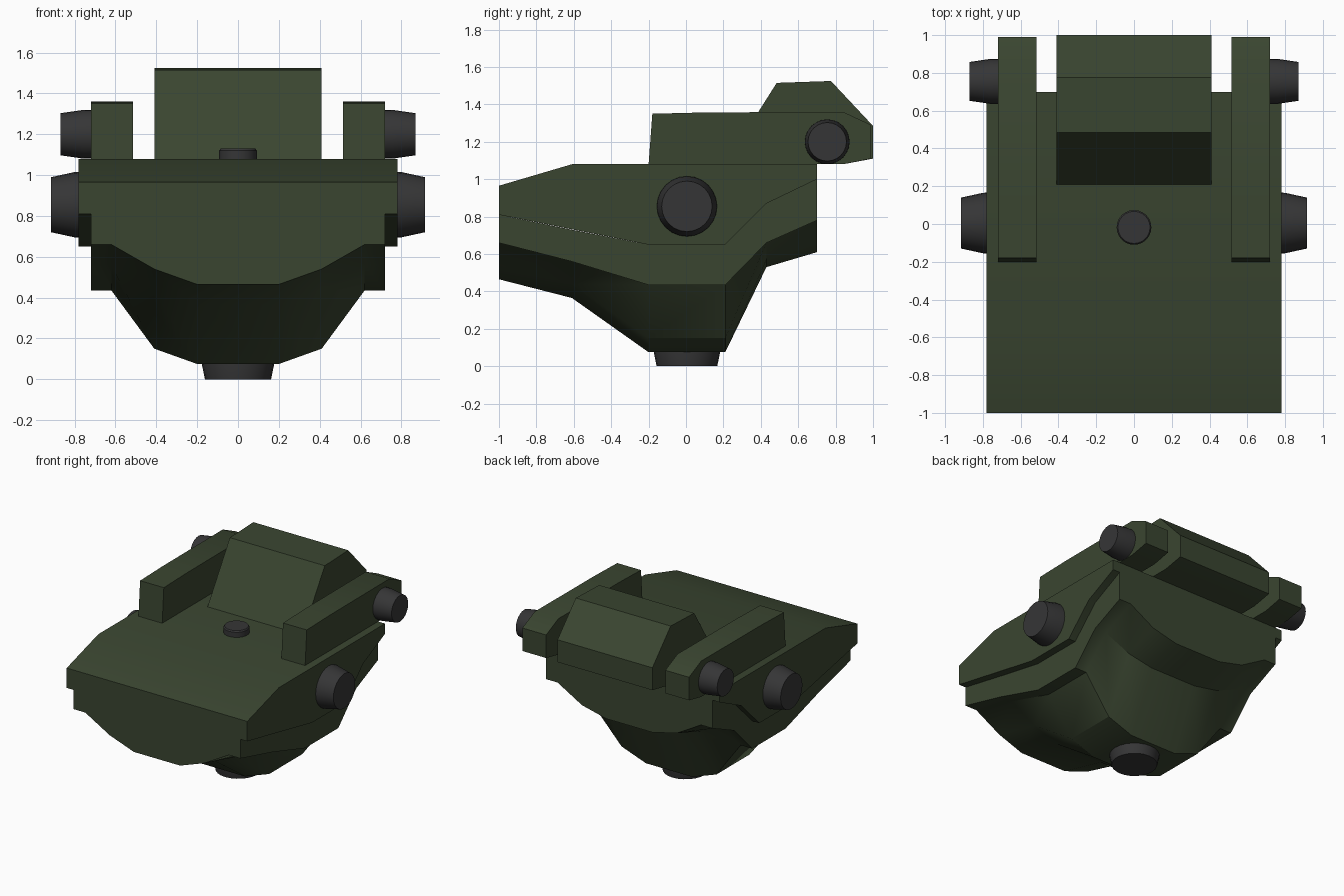
import bpy, bmesh, math
from mathutils import Matrix

if "Cube" in bpy.data.objects:
    bpy.data.objects.remove(bpy.data.objects["Cube"])


def material(name, rgb):
    m = bpy.data.materials.new(name)
    m.diffuse_color = (*rgb, 1)
    m.use_nodes = True
    m.node_tree.nodes["Principled BSDF"].inputs["Base Color"].default_value = m.diffuse_color
    return m


GREEN = material("dark_olive_green", (0.042, 0.060, 0.030))
GREY = material("charcoal_grey", (0.036, 0.036, 0.037))


def finish(bm, name, mat):
    bmesh.ops.recalc_face_normals(bm, faces=bm.faces)
    me = bpy.data.meshes.new(name)
    bm.to_mesh(me)
    bm.free()
    ob = bpy.data.objects.new(name, me)
    me.materials.append(mat)
    bpy.context.collection.objects.link(ob)
    bpy.ops.object.select_all(action='DESELECT')
    ob.select_set(True)
    bpy.context.view_layer.objects.active = ob
    bpy.ops.object.shade_smooth_by_angle(angle=math.radians(30))
    return ob


def loft(rings, name, mat, closed_ends=True):
    """Skin a list of closed rings with equal point counts and cap both ends."""
    bm = bmesh.new()
    rows = [[bm.verts.new(p) for p in ring] for ring in rings]
    n = len(rows[0])
    for a, b in zip(rows, rows[1:]):
        for i in range(n):
            j = (i + 1) % n
            bm.faces.new((a[i], a[j], b[j], b[i]))
    bm.faces.new(rows[0])
    bm.faces.new(rows[-1])
    return finish(bm, name, mat)


def extrude_x(profile, x0, x1, name):
    return loft([[(x, y, z) for y, z in profile] for x in (x0, x1)], name, GREEN)


def lathe(sections, matrix, name, sides=24):
    """Round part from (distance along axis, radius) pairs."""
    rings = []
    for h, r in sections:
        angles = [2 * math.pi * i / sides for i in range(sides)]
        rings.append([matrix @ Matrix.Translation((r * math.cos(a), r * math.sin(a), h)).translation
                      for a in angles])
    return loft(rings, name, GREY)


# Upper shell with sloped nose
extrude_x([(-1, 0.81), (-0.2, 0.65), (0.21, 0.65), (0.43, 0.87), (0.7, 1.0),
           (0.7, 1.08), (-0.61, 1.08), (-1, 0.965)], -0.78, 0.78, "upper_shell")

# Lower hull: (y, top, side bottom, bilge, keel) at each station
stations = [(-1.0, 0.81, 0.66, 0.54, 0.465), (-0.61, 0.73, 0.56, 0.44, 0.365),
            (-0.2, 0.65, 0.435, 0.15, 0.075), (0.21, 0.65, 0.435, 0.15, 0.075),
            (0.43, 0.87, 0.66, 0.57, 0.53), (0.7, 1.0, 0.78, 0.66, 0.61)]
rings = []
for y, top, side, bilge, keel in stations:
    half = [(0.2, keel), (0.41, bilge), (0.62, side), (0.72, side), (0.72, top)]
    rings.append([(x, y, z) for x, z in half] + [(-x, y, z) for x, z in reversed(half)])
loft(rings, "lower_hull", GREEN)

# Rear housing on the deck
extrude_x([(0.21, 1.08), (0.485, 1.515), (0.775, 1.525), (1.0, 1.285),
           (1.0, 1.11), (0.84, 1.08)], -0.41, 0.41, "rear_housing")

# Side rails and round side thrusters
rail = [(-0.2, 1.08), (-0.18, 1.35), (0.1, 1.357), (0.84, 1.36), (0.99, 1.29),
        (0.99, 1.11), (0.84, 1.08)]
for s, label in ((-1, "left"), (1, "right")):
    extrude_x(rail, s * 0.515, s * 0.72, label + "_rail")
    turn = Matrix.Rotation(s * math.pi / 2, 4, 'Y')
    lathe([(0.70, 0.12), (0.76, 0.119), (0.87, 0.103)],
          Matrix.Translation((0, 0.755, 1.2)) @ turn, label + "_rear_thruster")
    lathe([(0.76, 0.162), (0.80, 0.16), (0.915, 0.135)],
          Matrix.Translation((0, 0.005, 0.855)) @ turn, label + "_middle_thruster")

# Bottom nozzle and deck hatch knob
lathe([(0.0, 0.162), (0.078, 0.178), (0.10, 0.178)], Matrix.Translation((0, 0.005, 0)), "bottom_nozzle")
lathe([(1.07, 0.092), (1.12, 0.092), (1.13, 0.085)], Matrix.Translation((0, -0.018, 0)), "deck_knob")
